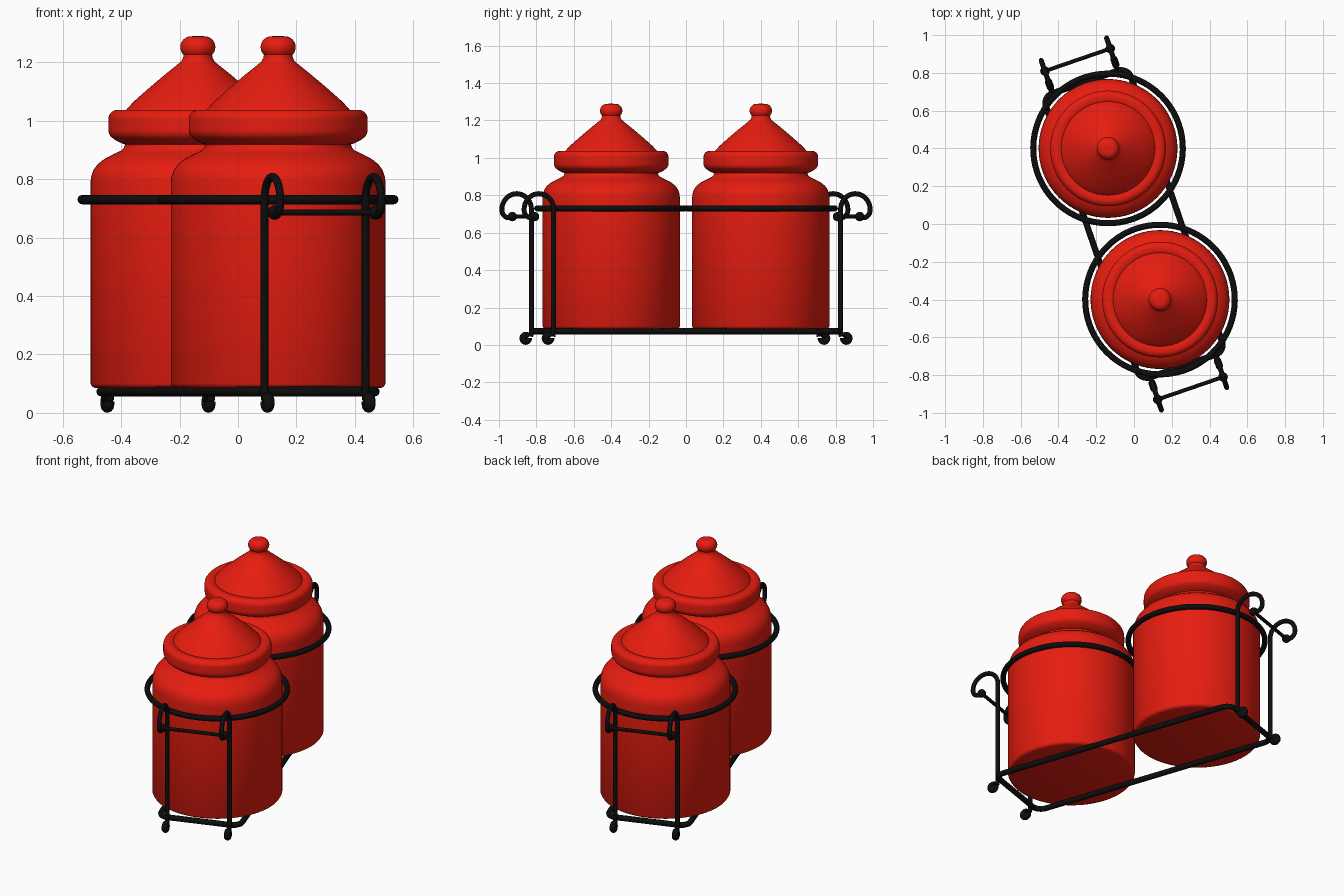
import bpy, bmesh, math
from math import sin, cos, pi
from mathutils import Matrix, Vector

if "Cube" in bpy.data.objects:
    bpy.data.objects.remove(bpy.data.objects["Cube"])

TURN = Matrix.Rotation(math.radians(18.97), 4, 'Z')   # whole rack sits at an angle


def material(name, col):
    m = bpy.data.materials.new(name)
    m.diffuse_color = col
    m.use_nodes = True
    m.node_tree.nodes["Principled BSDF"].inputs["Base Color"].default_value = m.diffuse_color
    return m


RED = material("red_glaze", (0.8, 0.012, 0.005, 1))
BLACK = material("black_iron", (0.004, 0.004, 0.004, 1))


def finish(ob, mat, angle=40):
    ob.data.materials.clear()
    ob.data.materials.append(mat)
    bpy.ops.object.select_all(action='DESELECT')
    ob.select_set(True)
    bpy.context.view_layer.objects.active = ob
    bpy.ops.object.shade_smooth_by_angle(angle=math.radians(angle))


def lathe(name, profile, centre):
    bm = bmesh.new()
    vs = [bm.verts.new((r, 0, z)) for r, z in profile]
    es = [bm.edges.new(p) for p in zip(vs, vs[1:])]
    bmesh.ops.spin(bm, geom=vs + es, cent=(0, 0, 0), axis=(0, 0, 1),
                   angle=2 * pi, steps=72)
    bmesh.ops.remove_doubles(bm, verts=bm.verts, dist=1e-4)
    bmesh.ops.recalc_face_normals(bm, faces=bm.faces)
    me = bpy.data.meshes.new(name)
    bm.to_mesh(me)
    bm.free()
    ob = bpy.data.objects.new(name, me)
    bpy.context.collection.objects.link(ob)
    ob.location = TURN @ Vector(centre)
    finish(ob, RED)


def tube(name, pts, r, cyclic=False):
    cu = bpy.data.curves.new(name, 'CURVE')
    cu.dimensions = '3D'
    cu.bevel_depth, cu.bevel_resolution, cu.use_fill_caps = r, 4, True
    sp = cu.splines.new('POLY')
    sp.points.add(len(pts) - 1)
    for p, co in zip(sp.points, pts):
        p.co = (*(TURN @ Vector(co)), 1)
    sp.use_cyclic_u = cyclic
    ob = bpy.data.objects.new(name, cu)
    bpy.context.collection.objects.link(ob)
    bpy.ops.object.select_all(action='DESELECT')
    ob.select_set(True)
    bpy.context.view_layer.objects.active = ob
    bpy.ops.object.convert(target='MESH')
    finish(bpy.context.object, BLACK, 50)


def ball(name, co, r):
    bpy.ops.mesh.primitive_uv_sphere_add(segments=20, ring_count=12, radius=r,
                                         location=TURN @ Vector(co))
    bpy.context.object.name = name
    finish(bpy.context.object, BLACK)


def arc(cx, cy, r, a0, a1, n):
    return [(cx + r * cos(math.radians(a0 + (a1 - a0) * i / n)),
             cy + r * sin(math.radians(a0 + (a1 - a0) * i / n))) for i in range(n + 1)]


# Jar: straight wall, round shoulder, narrow neck
jar = [(0, .085), (.35, .085), (.361, .089), (.3675, .1), (.3675, .78), (.366, .805),
       (.357, .832), (.342, .852), (.32, .869), (.29, .885), (.264, .897), (.254, .906),
       (.25, .916), (.25, .95)]
# Lid: rolled band, shallow cone, knob
lid = ([(.245, .918), (.26, .922), (.28, .932)] + arc(.272, .968, .034, -60, 0, 5)
       + arc(.275, 1.006, .031, 0, 90, 7)
       + [(.254, 1.037), (.248, 1.033), (.243, 1.04), (.22, 1.065), (.16, 1.118),
          (.11, 1.16), (.075, 1.188), (.056, 1.204), (.05, 1.216)]
       + arc(.023, 1.252, .037, -45, 90, 12) + [(0, 1.29)])

for s, side in ((-1, "front"), (1, "back")):
    c = (0, s * .423, 0)
    lathe(side + "_jar", jar, c)
    lathe(side + "_lid", lid, c)
    # Ring that holds the jar
    tube(side + "_holding_ring",
         [(x, y, .73) for x, y in arc(0, c[1], .396, 0, 355, 71)], .016, True)
    # Legs with scrolled handles and curled feet
    for t, hand in ((-1, "left"), (1, "right")):
        x = t * .183
        path = ([(.815, .045), (.811, .07), (.811, .4)] + arc(.8945, .725, .0835, 180, 0, 18)
                + arc(.938, .72, .040, -10, -110, 7) + [(.918, .686)])
        tube(f"{side}_{hand}_leg", [(x, s * u, z) for u, z in path], .0135)
        ball(f"{side}_{hand}_scroll_end", (x, s * .919, .686), .025)
        foot = arc(.843, .0355, .016, 170, 500, 16)
        tube(f"{side}_{hand}_foot", [(x, s * u, z) for u, z in foot], .0193)
    # Handle crossbar
    tube(side + "_handle_bar", [(-.183, s * .919, .686), (.183, s * .919, .686)], .0105)

# Rounded rectangular base frame
w, l, r = .238, .795, .055
corners = ((w - r, l - r, 0), (r - w, l - r, 90), (r - w, r - l, 180), (w - r, r - l, 270))
base = [(x, y, .073) for cx, cy, a in corners for x, y in arc(cx, cy, r, a, a + 90, 6)]
tube("base_frame", base, .0165, True)
